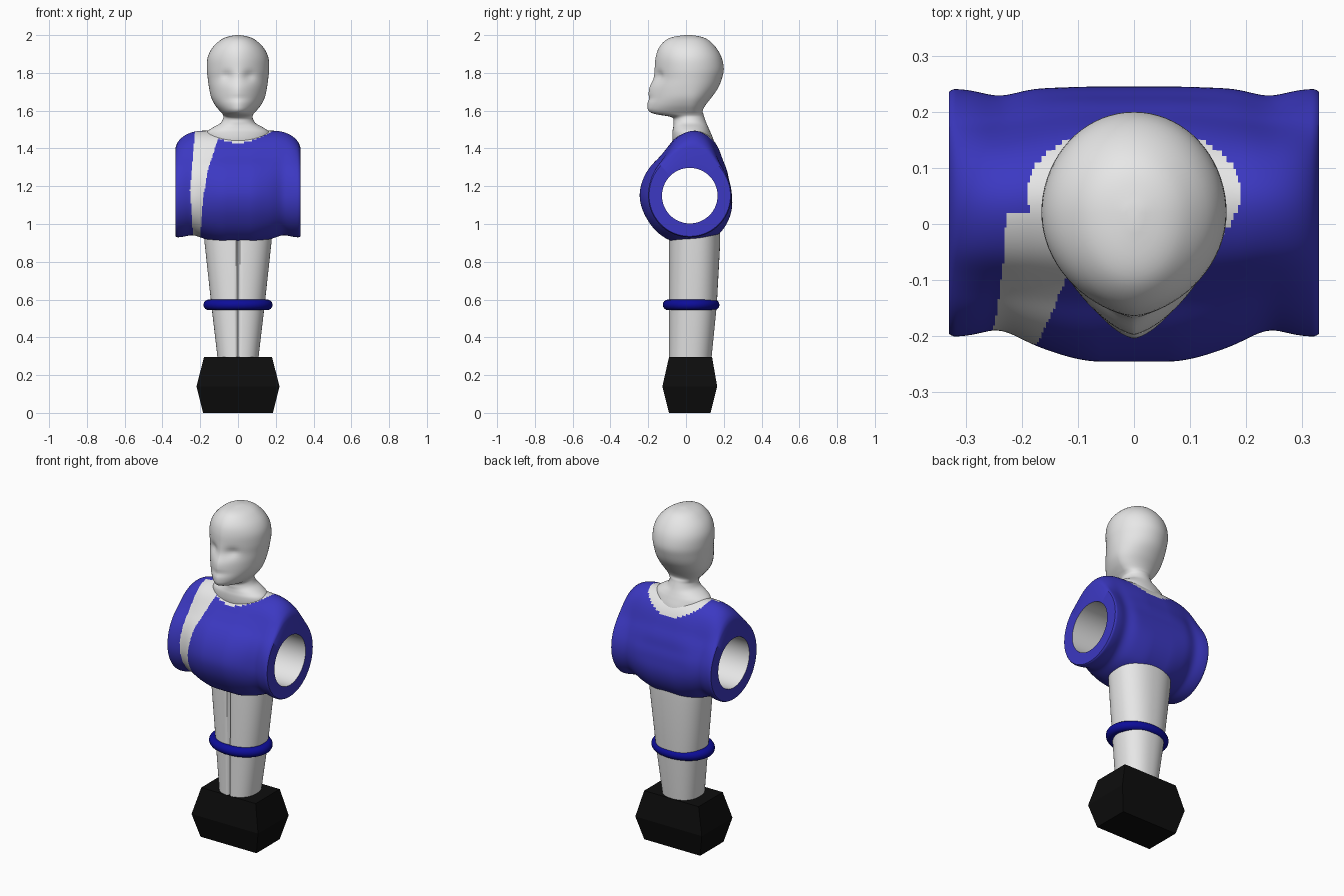
import bpy, bmesh, math

if "Cube" in bpy.data.objects:
    bpy.data.objects.remove(bpy.data.objects["Cube"])

def material(name, col):
    m = bpy.data.materials.new(name)
    m.diffuse_color = (*col, 1)
    m.use_nodes = True
    m.node_tree.nodes["Principled BSDF"].inputs["Base Color"].default_value = m.diffuse_color
    return m

WHITE = material("white", (0.80, 0.80, 0.80))
BLUE = material("shirt_blue", (0.045, 0.04, 0.54))
NAVY = material("deep_blue", (0.004, 0.004, 0.32))
BLACK = material("black", (0.004, 0.004, 0.004))

def skin(name, rings, mats, loop=False, rule=None, smooth=True):
    """Join equal-length rings of points with quads; cap the ends unless looped."""
    bm = bmesh.new()
    rows = [[bm.verts.new(p) for p in r] for r in rings]
    n = len(rows[0])
    for i in range(len(rows) if loop else len(rows) - 1):
        a, b = rows[i], rows[(i + 1) % len(rows)]
        for k in range(n):
            f = bm.faces.new((a[k], a[(k + 1) % n], b[(k + 1) % n], b[k]))
            if rule:
                f.material_index = rule(f.calc_center_median(), i)
    if not loop:
        bm.faces.new(rows[0])
        bm.faces.new(rows[-1])
    bmesh.ops.recalc_face_normals(bm, faces=bm.faces)
    me = bpy.data.meshes.new(name)
    bm.to_mesh(me)
    bm.free()
    for m in mats:
        me.materials.append(m)
    ob = bpy.data.objects.new(name, me)
    bpy.context.collection.objects.link(ob)
    if smooth:
        bpy.context.view_layer.objects.active = ob
        ob.select_set(True)
        bpy.ops.object.shade_smooth_by_angle(angle=math.radians(40))
        ob.select_set(False)
    return ob

def lerp_table(table, v):
    if v <= table[0][0]:
        return table[0][1]
    for (a, p), (b, q) in zip(table, table[1:]):
        if v <= b:
            return p + (q - p) * (v - a) / (b - a)
    return table[-1][1]

def refine(rows, steps):
    """Smooth curve through the rows of section values."""
    out = []
    for i in range(len(rows) - 1):
        p0, p1, p2, p3 = (rows[min(max(j, 0), len(rows) - 1)] for j in range(i - 1, i + 3))
        for s in range(steps):
            t = s / steps
            out.append([0.5 * (2 * b + (c - a) * t + (2 * a - 5 * b + 4 * c - d) * t * t
                               + (3 * b - a - 3 * c + d) * t ** 3)
                        for a, b, c, d in zip(p0, p1, p2, p3)])
    return out + [list(rows[-1])]

def smooth_step(v, a, b):
    t = min(max((v - a) / (b - a), 0), 1)
    return t * t * (3 - 2 * t)

def bump(d, w):
    return math.exp(-(d / w) ** 2)

# Foot block: two flat-sided tapers
foot = [(0.0, 0.185, -0.09, 0.13), (0.14, 0.22, -0.125, 0.165), (0.295, 0.18, -0.09, 0.138)]
skin("foot_block", [[(-w, f, z), (w, f, z), (w, b, z), (-w, b, z)] for z, w, f, b in foot],
     [BLACK], smooth=False)

# Legs: one tapered column with a groove down the front
legs = []
for z, w, f, b in [(0.28, 0.107, -0.09, 0.134), (0.57, 0.141, -0.09, 0.163),
                   (0.90, 0.177, -0.09, 0.181), (0.965, 0.182, -0.088, 0.181)]:
    ring = []
    for k in range(144):
        t = 2 * math.pi * k / 144
        c, s = math.cos(t), math.sin(t)
        x = w * math.copysign(abs(c) ** 0.87, c)
        y = (f + b) / 2 + (b - f) / 2 * math.copysign(abs(s) ** 0.87, s)
        if s < 0:
            y += 0.018 * bump(x, 0.007)
        ring.append((x, y, z))
    legs.append(ring)
skin("legs", legs, [WHITE])

# Sock band around the legs
band = []
for k in range(64):
    t = 2 * math.pi * k / 64
    c, s = math.cos(t), math.sin(t)
    band.append([((0.155 + 0.028 * math.cos(u)) * c, 0.027 + (0.122 + 0.028 * math.cos(u)) * s,
                  0.572 + 0.028 * math.sin(u)) for u in (2 * math.pi * j / 16 for j in range(16))])
skin("sock_band", band, [NAVY], loop=True)

# Torso: sleeve along x around the rod hole, given as radii by angle
N, CY, CZ = 160, 0.02, 1.15
MID = [(0, 0.222), (22, 0.222), (48, 0.256), (70, 0.331), (84, 0.351), (92, 0.339), (106, 0.312),
       (114, 0.28), (128, 0.257), (150, 0.26), (180, 0.266), (210, 0.257), (236, 0.259),
       (248, 0.259), (270, 0.243), (305, 0.257), (325, 0.244), (360, 0.222)]
END = [(0, 0.221), (60, 0.222), (90, 0.235), (120, 0.222), (180, 0.221), (360, 0.221)]

def radii(table):
    r = [lerp_table(table, 360 * k / N) for k in range(N)]
    for _ in range(8):
        r = [(r[k - 1] + 2 * r[k] + r[(k + 1) % N]) / 4 for k in range(N)]
    return r

mid, end = radii(MID), radii(END)
STEPS = 160
torso = []
for i in range(STEPS + 1):
    x = -0.33 + 0.66 * i / STEPS
    ax = abs(x)
    side = 1 - smooth_step(ax, 0.06, 0.26)
    top = math.sqrt(max(0, 1 - (max(0, ax - 0.19) / 0.145) ** 2))
    pinch = 0.012 * bump(ax - 0.24, 0.045)
    lip = 1 - 0.025 * max(0, (ax - 0.318) / 0.012) ** 2
    ring = []
    for k in range(N):
        t = 2 * math.pi * k / N
        u = max(0, math.sin(t)) ** 2
        w = (1 - u) * side + u * top
        r = (end[k] + (mid[k] - end[k]) * w - pinch * (1 - u)) * lip
        ring.append((x, CY + r * math.cos(t), CZ + r * math.sin(t)))
    torso.append(ring)
for i in range(9):
    x = 0.33 - 0.66 * i / 8
    torso.append([(x, CY + 0.147 * math.cos(2 * math.pi * k / N),
                   CZ + 0.147 * math.sin(2 * math.pi * k / N)) for k in range(N)])

STRIPE_L = [(0.93, -0.238), (1.18, -0.254), (1.49, -0.228)]
STRIPE_R = [(0.93, -0.2), (1.13, -0.185), (1.285, -0.16), (1.465, -0.1)]

def shirt_rule(c, i):
    # white rod hole, collar opening and shoulder stripe
    if STEPS < i < STEPS + 9:
        return 1
    depth = 0.115 if c.y > 0.06 else 0.14
    if c.z > 1.3 and (c.x / 0.19) ** 2 + ((c.y - 0.06) / depth) ** 2 < 1:
        return 1
    if c.y < 0.02 and c.z > 0.925 and lerp_table(STRIPE_L, c.z) < c.x < lerp_table(STRIPE_R, c.z):
        return 1
    return 0

# the last ring strip closes the left sleeve end, so keep it and its mirror blue
skin("shirt", torso, [BLUE, WHITE], loop=True,
     rule=lambda c, i: 0 if abs(c.x) > 0.3299 else shirt_rule(c, i))

# Head and neck: sections of height, half width, front, back, front sharpness
HEAD = [(1.37, 0.15, -0.05, 0.160, 1.0), (1.44, 0.165, -0.07, 0.147, 1.0),
        (1.485, 0.165, -0.072, 0.130, 1.0), (1.51, 0.135, -0.068, 0.119, 1.0),
        (1.535, 0.092, -0.066, 0.108, 1.0), (1.565, 0.077, -0.075, 0.097, 1.0),
        (1.582, 0.082, -0.165, 0.092, 1.1), (1.60, 0.098, -0.198, 0.088, 1.2),
        (1.63, 0.122, -0.204, 0.104, 1.3), (1.67, 0.142, -0.199, 0.135, 1.4),
        (1.72, 0.153, -0.194, 0.170, 1.5), (1.77, 0.160, -0.172, 0.190, 1.4),
        (1.82, 0.165, -0.166, 0.200, 1.3), (1.88, 0.161, -0.161, 0.189, 1.2),
        (1.93, 0.138, -0.145, 0.162, 1.1), (1.97, 0.098, -0.112, 0.124, 1.0),
        (1.99, 0.060, -0.070, 0.085, 1.0), (2.0, 0.012, -0.005, 0.03, 1.0)]
head = []
for z, w, f, b, p in refine(HEAD, 4):
    ring = []
    for k in range(72):
        t = 2 * math.pi * k / 72
        c, s = math.cos(t), math.sin(t)
        x = w * c if s >= 0 else w * math.copysign(abs(c) ** p, c)
        y = 0.02 + (b - 0.02) * s if s >= 0 else 0.02 + (0.02 - f) * s
        if s < 0:  # eye sockets and mouth hollow
            y += 0.014 * bump(abs(x) - 0.06, 0.03) * bump(z - 1.785, 0.025)
            y += 0.005 * bump(x, 0.05) * bump(z - 1.665, 0.012)
        ring.append((x, y, min(z, 2.0)))
    head.append(ring)
skin("head_and_neck", head, [WHITE])
